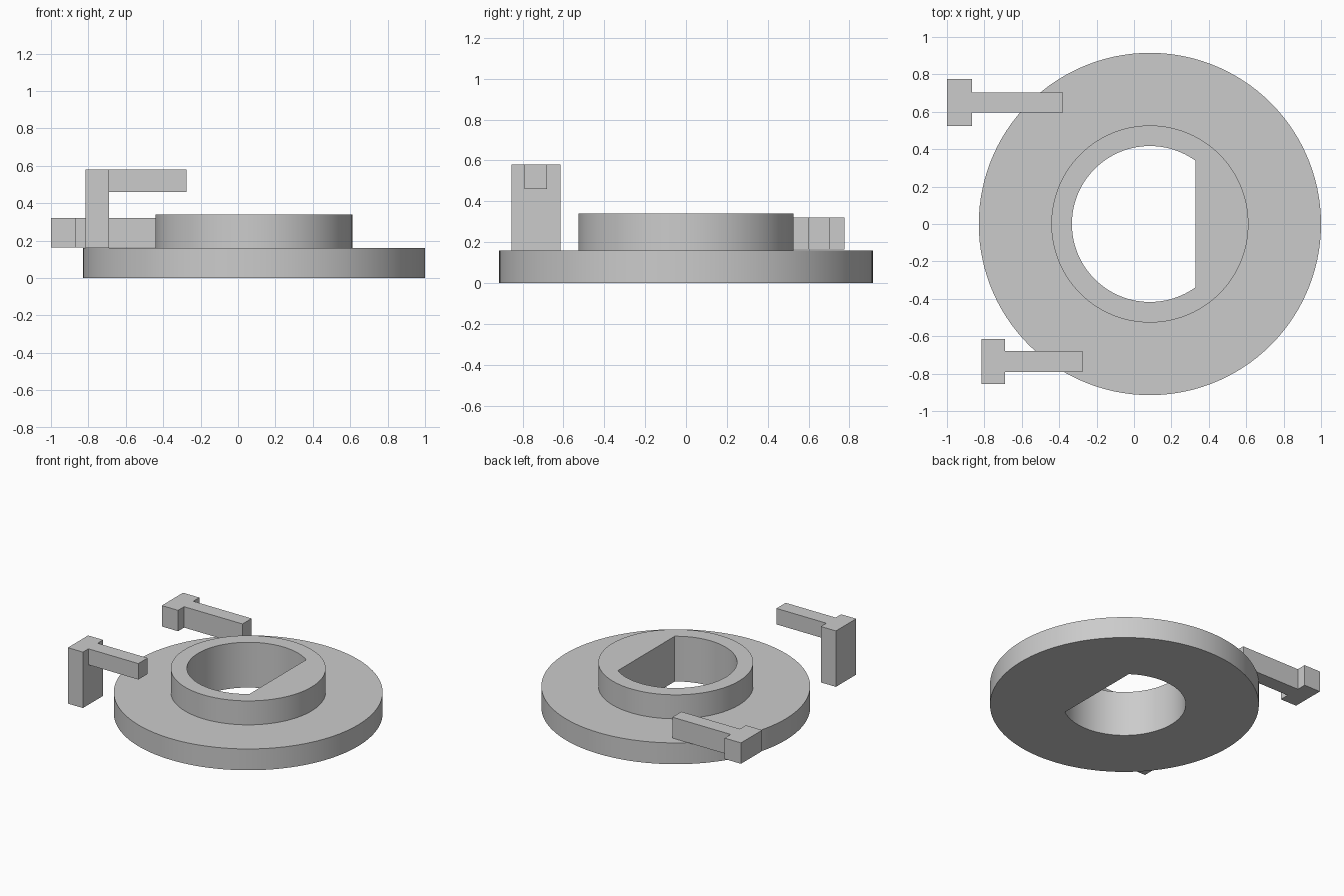
import bpy
import bmesh
from math import cos, sin, radians

default_cube = bpy.data.objects.get("Cube")
if default_cube:
    bpy.data.objects.remove(default_cube)

GREY = (0.6, 0.6, 0.6, 1)
grey = bpy.data.materials.new("plain grey")
grey.use_nodes = True
grey.diffuse_color = GREY
grey.node_tree.nodes["Principled BSDF"].inputs["Base Color"].default_value = GREY


def finish(name, bm):
    bmesh.ops.recalc_face_normals(bm, faces=bm.faces)
    mesh = bpy.data.meshes.new(name)
    bm.to_mesh(mesh)
    bm.free()
    mesh.materials.append(grey)
    obj = bpy.data.objects.new(name, mesh)
    bpy.context.collection.objects.link(obj)
    return obj


# Flanged hub: stepped profile swept around a bore with one flat side
CENTRE_X, FLANGE_R, COLLAR_R, BORE_R, FLAT = 0.085, 0.915, 0.527, 0.417, 0.245
FLANGE_TOP, COLLAR_TOP = 0.16, 0.34
SEGMENTS = 120

bm = bmesh.new()
rows = []
for i in range(SEGMENTS):
    a = radians(360 * i / SEGMENTS)
    c, s = cos(a), sin(a)
    bore = min(BORE_R, FLAT / c) if c > 0.1 else BORE_R
    profile = [(FLANGE_R, 0), (FLANGE_R, FLANGE_TOP), (COLLAR_R, FLANGE_TOP),
               (COLLAR_R, COLLAR_TOP), (bore, COLLAR_TOP), (bore, 0)]
    rows.append([bm.verts.new((CENTRE_X + r * c, r * s, z)) for r, z in profile])
for i, row in enumerate(rows):
    after = rows[(i + 1) % SEGMENTS]
    for j in range(len(row)):
        k = (j + 1) % len(row)
        bm.faces.new((row[j], after[j], after[k], row[k]))
hub = finish("flanged_hub", bm)
bpy.ops.object.select_all(action="DESELECT")
hub.select_set(True)
bpy.context.view_layer.objects.active = hub
bpy.ops.object.shade_smooth_by_angle(angle=radians(25))


# T-shaped bracket: wide head and narrow arm, head may continue down as a post
def bracket(name, x, y, head_half, arm_half, bottom, top, foot):
    x0, x1, x2 = x
    bm = bmesh.new()

    def vert(px, side):
        return bm.verts.new((px, y + side, bottom))

    neck_a, neck_b = vert(x1, -arm_half), vert(x1, arm_half)
    head = bm.faces.new((vert(x0, -head_half), vert(x1, -head_half), neck_a,
                         neck_b, vert(x1, head_half), vert(x0, head_half)))
    arm = bm.faces.new((neck_a, vert(x2, -arm_half), vert(x2, arm_half), neck_b))
    base = bmesh.ops.extrude_face_region(bm, geom=[head, arm], use_keep_orig=True)
    raised = [g for g in base["geom"] if isinstance(g, bmesh.types.BMVert)]
    bmesh.ops.translate(bm, verts=raised, vec=(0, 0, top - bottom))
    if foot < bottom:
        post = bmesh.ops.extrude_face_region(bm, geom=[head])
        lowered = [g for g in post["geom"] if isinstance(g, bmesh.types.BMVert)]
        bmesh.ops.translate(bm, verts=lowered, vec=(0, 0, foot - bottom))
    return finish(name, bm)


bracket("front_bracket", (-0.815, -0.69, -0.275), -0.735, 0.12, 0.055, 0.46, 0.58, 0.16)
bracket("back_bracket", (-1.0, -0.865, -0.38), 0.65, 0.126, 0.054, 0.163, 0.32, 0.163)
